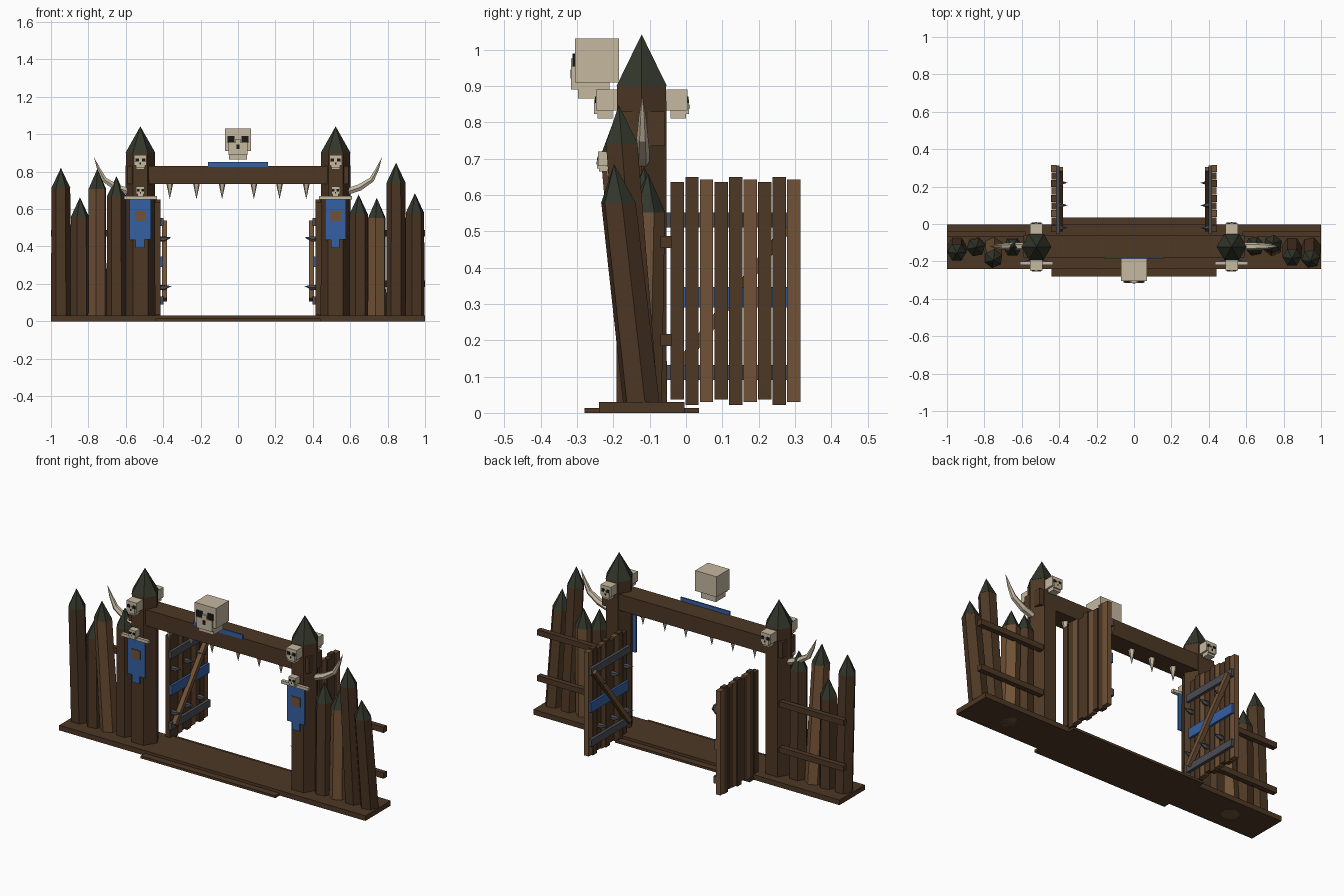
import bpy, bmesh, math
from mathutils import Vector, Quaternion

if "Cube" in bpy.data.objects:
    bpy.data.objects.remove(bpy.data.objects["Cube"])


def material(name, r, g, b):
    m = bpy.data.materials.new(name)
    m.diffuse_color = (r, g, b, 1)
    m.use_nodes = True
    m.node_tree.nodes["Principled BSDF"].inputs["Base Color"].default_value = m.diffuse_color
    return m


DARK = material("dark wood", .074, .039, .018)
LIGHT = material("light wood", .165, .085, .038)
GREEN = material("dark green tip", .032, .037, .023)
BONE = material("bone", .56, .48, .35)
BLUE = material("blue cloth", .036, .115, .36)
IRON = material("iron", .07, .075, .088)
BLACK = material("eye socket", .01, .009, .008)


def finish(name, bm, mat):
    bmesh.ops.remove_doubles(bm, verts=bm.verts, dist=1e-5)
    bmesh.ops.recalc_face_normals(bm, faces=bm.faces)
    me = bpy.data.meshes.new(name)
    bm.to_mesh(me)
    bm.free()
    me.materials.append(mat)
    ob = bpy.data.objects.new(name, me)
    bpy.context.collection.objects.link(ob)
    return ob


def box(name, xs, ys, zs, mat):
    """Box from its x, y and z extents (in any order)."""
    bm = bmesh.new()
    bmesh.ops.create_cube(bm, size=1)
    for v in bm.verts:
        v.co = [(a + b) / 2 + c * abs(b - a) for (a, b), c in zip((xs, ys, zs), v.co)]
    return finish(name, bm, mat)


def loft(name, rings, n, mat, phase=0.0, follow=False):
    """Polygon rings (centre, radius) joined; rings face the path if follow."""
    bm = bmesh.new()
    pts = [Vector(p) for p, r in rings]
    loops = []
    for i, (p, r) in enumerate(rings):
        q = Quaternion()
        if follow:
            q = (pts[min(i + 1, len(pts) - 1)] - pts[max(i - 1, 0)]).to_track_quat('Z', 'Y')
        loops.append([])
        for k in range(n):
            a = phase + k * math.tau / n
            loops[-1].append(bm.verts.new(pts[i] + q @ Vector((r * math.cos(a), r * math.sin(a), 0))))
    for a, b in zip(loops, loops[1:]):
        for k in range(n):
            bm.faces.new((a[k], a[(k + 1) % n], b[(k + 1) % n], b[k]))
    bm.faces.new(loops[0])
    if rings[-1][1] > 0:
        bm.faces.new(loops[-1])
    return finish(name, bm, mat)


def skull(name, x, y, z, k, d=-1):
    """Blocky skull: x centre, y of the back, z of cranium bottom, scale k, facing d."""
    def part(label, x0, x1, y0, y1, z0, z1, mat):
        box(name + label, (x + x0 * k, x + x1 * k), (y + d * y0 * k, y + d * y1 * k),
            (z + z0 * k, z + z1 * k), mat)
    part("_cranium", -.07, .07, 0, .12, 0, .12, BONE)
    part("_jaw", -.048, .048, .025, .113, -.045, 0, BONE)
    part("_face", -.05, .05, .09, .131, -.02, .045, BONE)
    part("_brow_ridge", -.014, .014, .11, .131, .045, .065, BONE)
    part("_nose", -.009, .009, .13, .133, .01, .035, BLACK)
    for s in (-1, 1):
        part("_eye", s * .055, s * .018, .118, .127, .043, .08, BLACK)


# Ground slabs
box("base_slab", (-1, 1), (-.24, -.004), (0, .03), DARK)
box("threshold", (-.44, .44), (-.28, .036), (0, .014), DARK)

# Lintel with hanging fangs, cloth strip and big skull
box("lintel_beam", (-.59, .59), (-.18, -.058), (.735, .83), DARK)
box("lintel_cloth", (-.16, .16), (-.185, -.176), (.825, .852), BLUE)
for s in (-1, 1):
    for x in (.085, .222, .365):
        loft("fang", [((s * x, -.12, .74), .02), ((s * x, -.12, .652), 0)], 5, BONE, math.pi / 2)
skull("big_skull", 0, -.185, .91, 1)

# Palisade logs: x, tip y, tip height, wood
LOGS = [(-.947, -.155, .82, DARK), (-.845, -.125, .663, DARK),
        (-.752, -.195, .815, LIGHT), (-.65, -.125, .775, DARK),
        (.645, -.115, .678, DARK), (.742, -.105, .66, LIGHT),
        (.845, -.185, .848, DARK), (.946, -.198, .685, DARK)]
for i, (x, ty, h, mat) in enumerate(LOGS):
    zc = h - .108
    yc = -.12 + (ty + .12) * zc / h
    ph = (i % 3) * .2
    loft("palisade_log", [((x, -.12, 0), .053), ((x, yc, zc), .05)], 6, mat, ph)
    loft("palisade_tip", [((x, yc, zc), .051), ((x, ty, h), 0)], 6, GREEN, ph)

for s in (-1, 1):
    px = s * .522
    # Gate post with pointed cap and its skulls
    loft("gate_post", [((px, -.122, 0), .08), ((px, -.122, .9), .078)], 6, DARK)
    loft("gate_post_cap", [((px, -.122, .9), .08), ((px, -.122, 1.042), 0)], 6, GREEN)
    skull("post_front_skull", px, -.19, .832, .48)
    skull("post_back_skull", px, -.054, .832, .48, 1)
    skull("banner_skull", px, -.202, .68, .33)

    # Banner hung from a bone
    box("banner_bone", (px - .088, px + .088), (-.218, -.2), (.652, .67), BONE)
    for x0, x1, z0 in ((-.058, -.026, .435), (-.026, .022, .392), (.022, .056, .437)):
        box("banner_strip", (px + x0, px + x1), (-.204, -.195), (z0, .655), BLUE)
    box("banner_patch", (px - .028, px + .028), (-.209, -.203), (.537, .59), LIGHT)

    # Curved tusk on the outer side of the post
    loft("tusk", [((s * .575, -.12, .69), .02), ((s * .65, -.12, .715), .02),
                  ((s * .715, -.12, .757), .016), ((s * .745, -.12, .815), .01),
                  ((s * .77, -.12, .877), 0)], 6, BONE, follow=True)

    # Rails behind the palisade
    for z in (.184, .454):
        box("palisade_rail", (s * .58, s * 1.0), (-.07, -.04), (z, z + .033), DARK)

    # Open gate leaf: planks, alternating in height and colour
    for i in range(9):
        y = -.042 + i * .04
        top, low = ((.635, .037), (.65, .022), (.643, .03))[i % 3]
        box("gate_plank", (s * .415, s * (.445 - .004 * (i % 2))), (y, y + .037), (low, top),
            LIGHT if i % 3 == 2 else DARK)

    # Inner side of the leaf: iron bands, blue band, diagonal brace, spikes
    for z in (.09, .51):
        box("gate_iron_band", (s * .398, s * .416), (-.054, .312), (z, z + .042), IRON)
    box("gate_blue_band", (s * .402, s * .416), (-.04, .31), (.29, .347), BLUE)
    a, b = Vector((s * .394, -.03, .115)), Vector((s * .394, .295, .53))
    loft("gate_brace", [(a, .019), (b, .019)], 4, LIGHT, math.pi / 4, follow=True)
    for y in (-.02, .1, .22):
        for z in (.18, .44):
            loft("gate_spike", [((s * .415, y, z), .014), ((s * .395, y, z), .014),
                                ((s * .355, y, z + .008), 0)], 5, IRON, follow=True)
